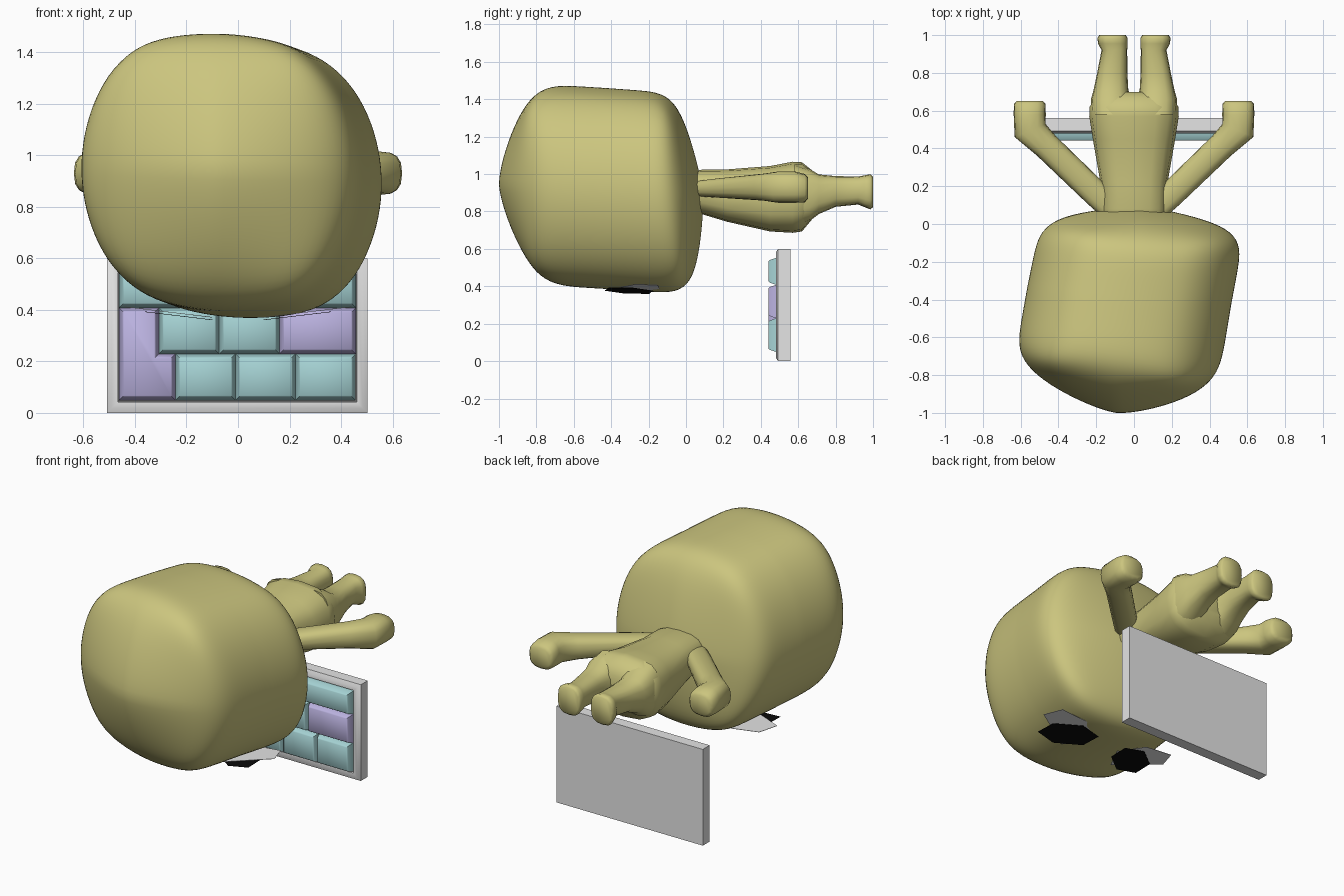
import bpy, bmesh
from math import cos, sin, radians, pi, copysign

if "Cube" in bpy.data.objects:
    bpy.data.objects.remove(bpy.data.objects["Cube"])


def material(name, rgb):
    m = bpy.data.materials.new(name)
    m.use_nodes = True
    m.diffuse_color = (*rgb, 1)
    m.node_tree.nodes["Principled BSDF"].inputs["Base Color"].default_value = (*rgb, 1)
    return m


OLIVE = material("olive", (0.60, 0.56, 0.21))
GREY = material("light_grey", (0.78, 0.78, 0.78))
TEAL = material("pale_teal", (0.38, 0.65, 0.66))
PURPLE = material("pale_purple", (0.50, 0.45, 0.75))
WHITE = material("eye_white", (0.8, 0.8, 0.8))
BLACK = material("black", (0.003, 0.003, 0.003))


def finish(name, bm, mat, angle=35):
    bmesh.ops.recalc_face_normals(bm, faces=bm.faces)
    me = bpy.data.meshes.new(name)
    bm.to_mesh(me)
    bm.free()
    me.materials.append(mat)
    ob = bpy.data.objects.new(name, me)
    bpy.context.collection.objects.link(ob)
    bpy.ops.object.select_all(action="DESELECT")
    ob.select_set(True)
    bpy.context.view_layer.objects.active = ob
    bpy.ops.object.shade_smooth_by_angle(angle=radians(angle))
    return ob


def loft(name, sections, side=1, sides=16):
    """Rounded tube through sections of (x, y, z, heading, half width, half height)."""
    bm = bmesh.new()
    rings = []
    for x, y, z, heading, w, h in sections:
        nx, ny = sin(radians(heading)), -cos(radians(heading))
        ring = []
        for i in range(sides):
            t = 2 * pi * i / sides
            u = copysign(abs(cos(t)) ** 0.75, cos(t)) * w
            v = copysign(abs(sin(t)) ** 0.75, sin(t)) * h
            ring.append(bm.verts.new((side * (x + nx * u), y + ny * u, z + v)))
        rings.append(ring)
    for a, b in zip(rings, rings[1:]):
        for i in range(sides):
            j = (i + 1) % sides
            bm.faces.new((a[i], a[j], b[j], b[i]))
    bm.faces.new(rings[0])
    bm.faces.new(rings[-1])
    return finish(name, bm, OLIVE, 80)


def raised_panel(name, outline, y_back, steps, mat):
    """Panel from an x, z outline; each step is (inset, y of the front face)."""
    bm = bmesh.new()
    face = bm.faces.new([bm.verts.new((x, y_back, z)) for x, z in outline])
    bm.faces.new([bm.verts.new(v.co) for v in face.verts])
    for inset, y in steps:
        if inset:
            bmesh.ops.inset_region(bm, faces=[face], thickness=inset, use_even_offset=True)
        else:
            ext = bmesh.ops.extrude_discrete_faces(bm, faces=[face])
            face = ext["faces"][0]
        for v in face.verts:
            v.co.y = y
    bmesh.ops.remove_doubles(bm, verts=bm.verts, dist=0.0001)
    return finish(name, bm, mat, 50)


def rect(x0, x1, z0, z1):
    return [(x0, z0), (x1, z0), (x1, z1), (x0, z1)]


# Head: rounded block, skewed, with a pointed crown, bulging sides and drawn-in corners
bm = bmesh.new()
bmesh.ops.create_cube(bm, size=2)
bmesh.ops.subdivide_edges(bm, edges=bm.edges[:], cuts=27, use_grid_fill=True)
for v in bm.verts:
    a, b, c = v.co / sum(abs(k) ** 7 for k in v.co) ** (1 / 7)
    bulge = (1 - abs(a) ** 1.5) * (1 - abs(c) ** 1.5)
    depth = 0.41 + bulge * 0.21 if b < 0 else 0.36 + bulge * 0.11
    v.co = (-0.025 + a * (0.54 - 0.17 * c * c) + 0.07 * b,
            -0.38 + b * depth - a * (0.045 - 0.015 * b) - c * (0.03 + 0.015 * b),
            0.92 + c * (0.47 + 0.068 * (1 - a * a)) - 0.025 * b - 0.012 * a)
finish("head", bm, OLIVE, 80)

# Torso
loft("torso", [
    (0, -0.02, 0.90, 90, 0.16, 0.10),
    (0, 0.08, 0.905, 90, 0.172, 0.118),
    (0, 0.22, 0.885, 90, 0.178, 0.14),
    (0, 0.45, 0.868, 90, 0.218, 0.175),
    (0, 0.57, 0.876, 90, 0.237, 0.19),
    (0, 0.62, 0.878, 90, 0.235, 0.185),
    (0, 0.67, 0.888, 90, 0.205, 0.135),
    (0, 0.70, 0.89, 90, 0.15, 0.085)])

# Arms and legs
for side, label in ((1, "left"), (-1, "right")):
    loft(label + "_arm", [
        (0.09, 0.05, 0.92, 44, 0.06, 0.04),
        (0.195, 0.155, 0.925, 44, 0.07, 0.05),
        (0.465, 0.415, 0.93, 44, 0.072, 0.072),
        (0.55, 0.495, 0.93, 67, 0.089, 0.084),
        (0.552, 0.58, 0.93, 90, 0.085, 0.084),
        (0.552, 0.635, 0.925, 90, 0.084, 0.076),
        (0.552, 0.652, 0.925, 90, 0.068, 0.058)], side)
    loft(label + "_leg", [
        (0.115, 0.58, 0.885, 90, 0.11, 0.17),
        (0.120, 0.66, 0.888, 90, 0.108, 0.14),
        (0.122, 0.71, 0.892, 90, 0.092, 0.106),
        (0.115, 0.80, 0.907, 90, 0.08, 0.082),
        (0.104, 0.92, 0.912, 90, 0.068, 0.075),
        (0.112, 0.955, 0.908, 90, 0.078, 0.085),
        (0.114, 0.985, 0.905, 90, 0.08, 0.094),
        (0.114, 1.0, 0.905, 90, 0.07, 0.082)], side)


# Eyes: slanted flat plates under the face
def eye_plate(name, points, side, z, mat):
    bm = bmesh.new()
    face = bm.faces.new([bm.verts.new((side * x, y, z + 0.12 * x)) for x, y in points])
    ext = bmesh.ops.extrude_face_region(bm, geom=[face])
    for v in ext["geom"]:
        if isinstance(v, bmesh.types.BMVert):
            v.co.z += 0.002
    finish(name, bm, mat)


pupil = []
for i in range(6):
    u, w = 0.17 * cos(i * pi / 3), 0.11 * sin(i * pi / 3)
    pupil.append((0.23 - 0.77 * u + 0.64 * w, -0.305 + 0.64 * u + 0.77 * w))
white = [(0.40, -0.15), (0.44, -0.27), (0.18, -0.42), (0.10, -0.27), (0.21, -0.14)]
for side, label in ((1, "left"), (-1, "right")):
    eye_plate(label + "_eye_white", white, side, 0.358, WHITE)
    eye_plate(label + "_pupil", pupil, side, 0.348, BLACK)

# Tray with a sloped rim and a recess
raised_panel("tray", rect(-0.508, 0.503, 0, 0.6), 0.56,
             [(0, 0.492), (0.018, 0.48), (0.024, 0.48), (0.004, 0.52)], GREY)

# Keys
corner = [(-0.461, 0.049), (-0.243, 0.049), (-0.243, 0.229),
          (-0.307, 0.229), (-0.307, 0.408), (-0.461, 0.408)]
keys = [("corner_key", corner, PURPLE),
        ("long_key", rect(0.161, 0.457, 0.229, 0.408), PURPLE),
        ("bar_key", rect(-0.461, 0.457, 0.408, 0.552), TEAL)]
for i in range(3):
    x = -0.243 + 0.2333 * i
    keys.append((f"lower_key_{i + 1}", rect(x, x + 0.2333, 0.049, 0.229), TEAL))
for i in range(2):
    x = -0.307 + 0.234 * i
    keys.append((f"middle_key_{i + 1}", rect(x, x + 0.234, 0.229, 0.408), TEAL))
for name, outline, mat in keys:
    raised_panel(name, outline, 0.525, [(0, 0.482), (0.012, 0.447), (0.006, 0.441)], mat)
